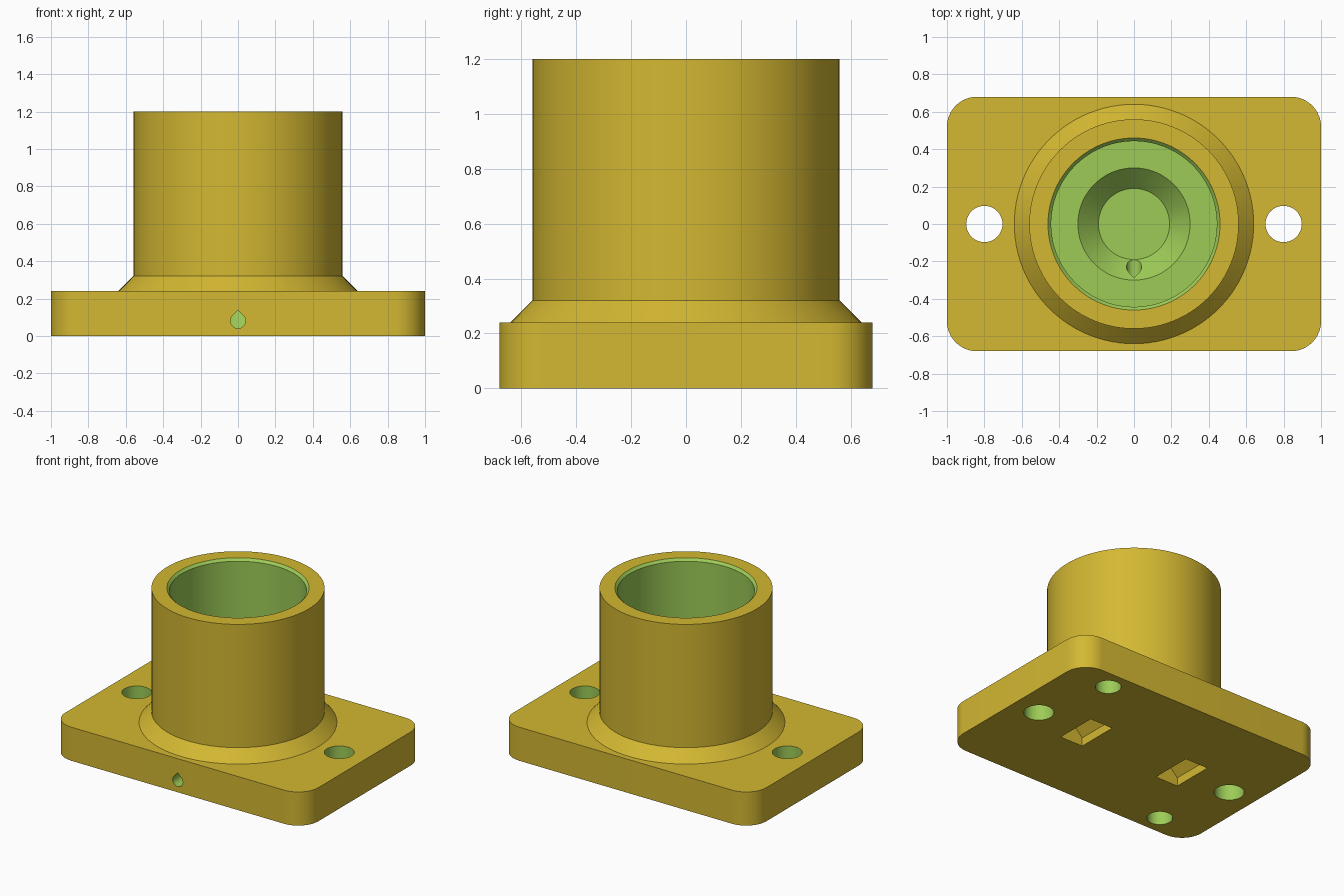
import bpy, bmesh
from math import sin, cos, pi, radians
from mathutils import Vector

cube = bpy.data.objects.get("Cube")
if cube:
    bpy.data.objects.remove(cube, do_unlink=True)


def material(name, rgb):
    m = bpy.data.materials.new(name)
    m.use_nodes = True
    m.diffuse_color = (*rgb, 1)
    m.node_tree.nodes["Principled BSDF"].inputs["Base Color"].default_value = (*rgb, 1)
    return m


gold = material("golden yellow", (0.658, 0.479, 0.032))
green = material("leaf green", (0.337, 0.597, 0.095))


def finish(name, bm, mat):
    bmesh.ops.recalc_face_normals(bm, faces=bm.faces)
    me = bpy.data.meshes.new(name)
    bm.to_mesh(me)
    bm.free()
    me.materials.append(mat)
    ob = bpy.data.objects.new(name, me)
    bpy.context.collection.objects.link(ob)
    return ob


def prism(name, points, sweep, mat):
    """Extrude a closed planar outline along a vector."""
    bm = bmesh.new()
    face = bm.faces.new([bm.verts.new(p) for p in points])
    ext = bmesh.ops.extrude_face_region(bm, geom=[face])
    verts = [g for g in ext["geom"] if isinstance(g, bmesh.types.BMVert)]
    bmesh.ops.translate(bm, verts=verts, vec=Vector(sweep))
    return finish(name, bm, mat)


def lathe(name, profile, mat, steps=96):
    """Revolve an (r, z) profile that starts and ends on the axis."""
    bm = bmesh.new()
    vs = [bm.verts.new((r, 0, z)) for r, z in profile]
    es = [bm.edges.new(pair) for pair in zip(vs, vs[1:])]
    bmesh.ops.spin(bm, geom=vs + es, cent=(0, 0, 0), axis=(0, 0, 1),
                   angle=2 * pi, steps=steps)
    bmesh.ops.remove_doubles(bm, verts=bm.verts, dist=1e-4)
    return finish(name, bm, mat)


def arc(cx, cy, r, start, end, n):
    return [(cx + r * cos(radians(start + (end - start) * i / n)),
             cy + r * sin(radians(start + (end - start) * i / n))) for i in range(n + 1)]


def round_hole(name, x, y, r, top):
    ring = arc(x, y, r, 0, 360, 48)[:-1]
    return prism(name, [(px, py, -0.1) for px, py in ring], (0, 0, top + 0.1), green)


def combine(target, tool, operation):
    mod = target.modifiers.new(tool.name, 'BOOLEAN')
    mod.operation = operation
    mod.solver = 'EXACT'
    mod.material_mode = 'TRANSFER'
    mod.object = tool
    bpy.context.view_layer.objects.active = target
    bpy.ops.object.modifier_apply(modifier=mod.name)
    bpy.data.objects.remove(tool, do_unlink=True)


# Base plate with rounded corners
outline = []
for i, (sx, sy) in enumerate([(1, 1), (-1, 1), (-1, -1), (1, -1)]):
    outline += arc(sx * 0.84, sy * 0.52, 0.16, i * 90, i * 90 + 90, 12)
body = prism("flanged_socket", [(x, y, 0) for x, y in outline], (0, 0, 0.24), gold)

# Upright collar with a sloped foot
collar = lathe("collar", [(0, 0.2), (0.64, 0.2), (0.64, 0.24), (0.56, 0.32),
                          (0.56, 1.2), (0, 1.2)], gold)
combine(body, collar, 'UNION')

# Bore with chamfered mouth and a funnel in its floor
bore = lathe("bore", [(0, 0.04), (0.19, 0.04), (0.30, 0.15), (0.443, 0.15),
                      (0.443, 1.183), (0.46, 1.2), (0.46, 1.3), (0, 1.3)], green)
combine(body, bore, 'DIFFERENCE')

# Teardrop drain from the funnel to the front face
drop = arc(0, 0.081, 0.04, 135, 405, 30) + [(0, 0.138)]
drain = prism("drain", [(x, -0.8, z) for x, z in drop], (0, 0.7, 0), green)
combine(body, drain, 'DIFFERENCE')

for s in (-1, 1):
    # Bolt holes go through, dowel holes stay blind
    combine(body, round_hole("bolt_hole", s * 0.8, 0, 0.097, 0.4), 'DIFFERENCE')
    combine(body, round_hole("dowel_hole", s * 0.67, s * 0.54, 0.083, 0.16), 'DIFFERENCE')
    # Underside pocket with a gabled roof
    gable = [(-0.09, -0.1), (0.09, -0.1), (0.09, 0.06), (0, 0.15), (-0.09, 0.06)]
    pocket = prism("pocket", [(s * 0.4 + x, -0.15, z) for x, z in gable], (0, 0.3, 0), gold)
    combine(body, pocket, 'DIFFERENCE')

# Smooth round walls, keep sharp edges
bpy.ops.object.select_all(action='DESELECT')
body.select_set(True)
bpy.context.view_layer.objects.active = body
bpy.ops.object.shade_smooth_by_angle(angle=radians(30))
